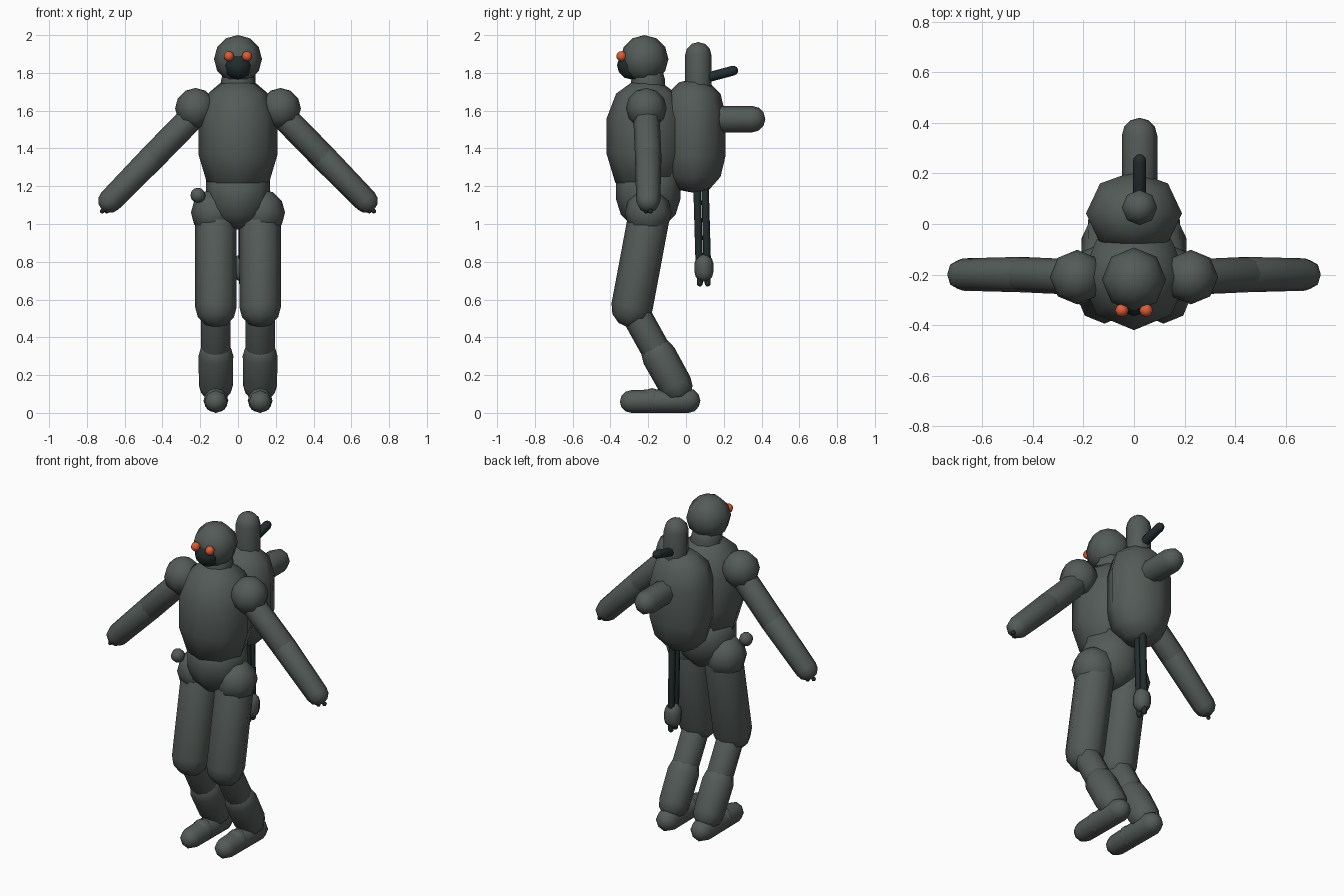
import bpy
import bmesh
import math
from mathutils import Vector

cube = bpy.data.objects.get("Cube")
if cube:
    bpy.data.objects.remove(cube, do_unlink=True)


def material(name, rgb):
    mat = bpy.data.materials.new(name)
    mat.use_nodes = True
    mat.diffuse_color = (*rgb, 1)
    mat.node_tree.nodes["Principled BSDF"].inputs["Base Color"].default_value = (*rgb, 1)
    return mat


BODY = material("grey green", (0.088, 0.105, 0.096))
DARK = material("dark slate", (0.016, 0.026, 0.027))
EYE = material("orange red", (0.72, 0.11, 0.04))
SIDES = 8


def lathe(name, profile, mat, origin=(0, 0, 0), axis=(0, 0, 1), scale=(1, 1, 1)):
    """Turn (radius, height) points about the local z axis; zero radius makes a pole."""
    bm = bmesh.new()
    rings = []
    for r, h in profile:
        count = 1 if r < 1e-5 else SIDES
        rings.append([bm.verts.new((r * math.cos(math.tau * i / SIDES),
                                    r * math.sin(math.tau * i / SIDES), h))
                      for i in range(count)])
    for a, b in zip(rings, rings[1:]):
        for i in range(SIDES):
            j = (i + 1) % SIDES
            corners = [a[i % len(a)], a[j % len(a)], b[j % len(b)], b[i % len(b)]]
            bm.faces.new(list(dict.fromkeys(corners)))
    bmesh.ops.recalc_face_normals(bm, faces=bm.faces)
    mesh = bpy.data.meshes.new(name)
    bm.to_mesh(mesh)
    bm.free()
    mesh.materials.append(mat)
    mesh.shade_smooth()
    obj = bpy.data.objects.new(name, mesh)
    obj.location = origin
    obj.scale = scale
    if Vector(axis).xy.length > 1e-4:
        obj.rotation_euler = Vector(axis).to_track_quat('Z', 'Y').to_euler()
    bpy.context.collection.objects.link(obj)
    return obj


def capsule(name, start, end, r0, mat=BODY, r1=None, steps=3):
    r1 = r0 if r1 is None else r1
    start, end = Vector(start), Vector(end)
    if start.z > end.z and (end - start).xy.length < 1e-4:
        start, end, r0, r1 = end, start, r1, r0
    length = (end - start).length
    angles = [math.pi / 2 * i / steps for i in range(steps + 1)]
    profile = [(r0 * math.sin(a), -r0 * math.cos(a)) for a in angles]
    top = [(r1 * math.cos(a), length + r1 * math.sin(a)) for a in angles]
    profile += top if length > 1e-4 else top[1:]
    return lathe(name, profile, mat, start, end - start)


def ball(name, centre, radius, mat=BODY, steps=3):
    return capsule(name, centre, centre, radius, mat, steps=steps)


# Head, face mask and neck
ball("head", (0, -0.22, 1.873), 0.127)
ball("face_mask", (0, -0.29, 1.84), 0.075, DARK)
capsule("neck", (0, -0.2, 1.68), (0, -0.2, 1.76), 0.09)

# Torso and abdomen
lathe("torso", [(0, 1.16), (0.09, 1.18), (0.165, 1.22), (0.21, 1.37), (0.21, 1.56),
                (0.16, 1.69), (0.085, 1.745), (0, 1.765)], BODY, (0, -0.21, 0))
lathe("abdomen", [(0, 0.97), (0.085, 0.99), (0.145, 1.05), (0.17, 1.13),
                  (0.17, 1.28), (0, 1.3)], BODY, (0, -0.2, 0))
ball("hip_knob", (-0.212, -0.28, 1.152), 0.04)

# Limbs and eyes, one set for each side
for side, s in (("left", 1), ("right", -1)):
    ball(side + "_eye", (s * 0.048, -0.342, 1.888), 0.027, EYE)

    ball(side + "_shoulder", (s * 0.225, -0.21, 1.612), 0.108)
    elbow, wrist = Vector((s * 0.45, -0.2, 1.355)), Vector((s * 0.677, -0.2, 1.123))
    capsule(side + "_upper_arm", (s * 0.225, -0.21, 1.585), elbow, 0.07)
    capsule(side + "_forearm", elbow, wrist, 0.07, r1=0.064)
    for dx in (-0.012, 0.012):
        ball(side + "_hand_port", wrist + Vector((s * 0.03 + dx, dx, -0.055)), 0.013, DARK, 2)

    x = s * 0.117
    knee, ankle = Vector((x, -0.286, 0.56)), Vector((x, -0.055, 0.145))
    ball(side + "_hip", (s * 0.125, -0.2, 1.06), 0.124)
    capsule(side + "_thigh", (x, -0.2, 1.02), knee, 0.11)
    capsule(side + "_upper_shin", knee, knee.lerp(ankle, 0.7), 0.078)
    capsule(side + "_lower_shin", knee.lerp(ankle, 0.62), ankle, 0.092, r1=0.09)
    capsule(side + "_foot", (x, -0.29, 0.06), (x, 0.01, 0.065), 0.06, r1=0.066)
    ball(side + "_foot_arch", (x, -0.18, 0.066), 0.065)

# Backpack tank
lathe("backpack_tank", [(0, 1.165), (0.09, 1.18), (0.16, 1.25), (0.19, 1.36), (0.19, 1.58),
                        (0.16, 1.69), (0.09, 1.75), (0, 1.768)], BODY,
      (0, 0.042, 0), scale=(1, 0.88, 1))

# Backpack fittings, slightly off centre
x = 0.022
capsule("rear_barrel", (x, 0.1, 1.555), (x, 0.35, 1.555), 0.07)
capsule("top_stack", (x, 0.065, 1.65), (x, 0.065, 1.893), 0.07)
capsule("stack_pipe", (x, 0.1, 1.772), (x, 0.25, 1.812), 0.026, DARK)

# Hanging tool with twin cables and prongs
for i, (name, y) in enumerate((("front", 0.058), ("rear", 0.1))):
    capsule(name + "_cable", (x, y, 1.22), (x, y + 0.012, 0.8), 0.02, DARK)
    capsule(name + "_prong", (x, y + 0.015, 0.76), (x, y + 0.015, 0.685), 0.016, DARK)
capsule("tool_grip", (x, 0.095, 0.745), (x, 0.095, 0.79), 0.05)
